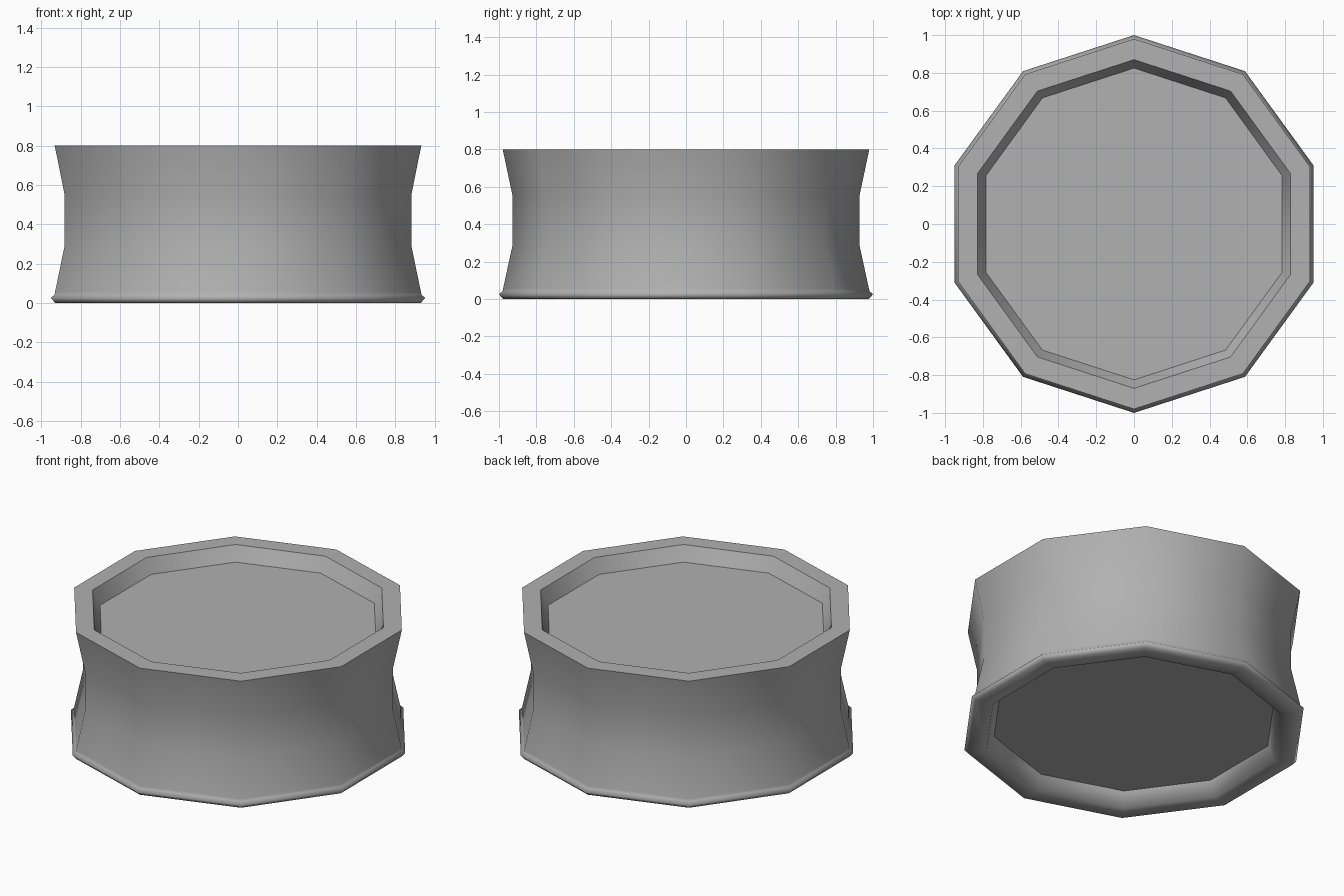
import bpy, bmesh
from math import sin, cos, pi

if "Cube" in bpy.data.objects:
    bpy.data.objects.remove(bpy.data.objects["Cube"])

SIDES = 10

# Profile (radius, height, sharp ring) from the underside recess out, up and into the top recess
profile = [
    (0.825, 0.09, True),
    (0.87, 0.0, False),
    (0.978, 0.0, False),
    (1.0, 0.025, False),
    (0.981, 0.042, False),
    (0.978, 0.055, False),   # support ring keeps the lip crease tight
    (0.927, 0.29, False),
    (0.927, 0.55, False),
    (0.98, 0.80, True),
    (0.87, 0.80, True),
    (0.825, 0.71, True),
]

bm = bmesh.new()
rings = []
for r, z, _ in profile:
    rings.append([bm.verts.new((r * sin(2 * pi * i / SIDES), -r * cos(2 * pi * i / SIDES), z))
                  for i in range(SIDES)])

# Side walls between neighbouring rings
for low, high in zip(rings, rings[1:]):
    for i in range(SIDES):
        j = (i + 1) % SIDES
        bm.faces.new((low[i], low[j], high[j], high[i])).smooth = True

# Flat recessed floors
bm.faces.new(rings[-1])
bm.faces.new(rings[0][::-1])

# Crisp rim and floor edges
for ring, (_, _, sharp) in zip(rings, profile):
    for i in range(SIDES):
        edge = bm.edges.get((ring[i], ring[(i + 1) % SIDES]))
        edge.smooth = not sharp

bmesh.ops.recalc_face_normals(bm, faces=bm.faces)
mesh = bpy.data.meshes.new("waisted_drum")
bm.to_mesh(mesh)
bm.free()

# Darker grey
grey = bpy.data.materials.new("dark_grey")
grey.diffuse_color = (0.44, 0.44, 0.44, 1)
grey.use_nodes = True
grey.node_tree.nodes["Principled BSDF"].inputs["Base Color"].default_value = grey.diffuse_color
mesh.materials.append(grey)

drum = bpy.data.objects.new("waisted_drum", mesh)
bpy.context.collection.objects.link(drum)
